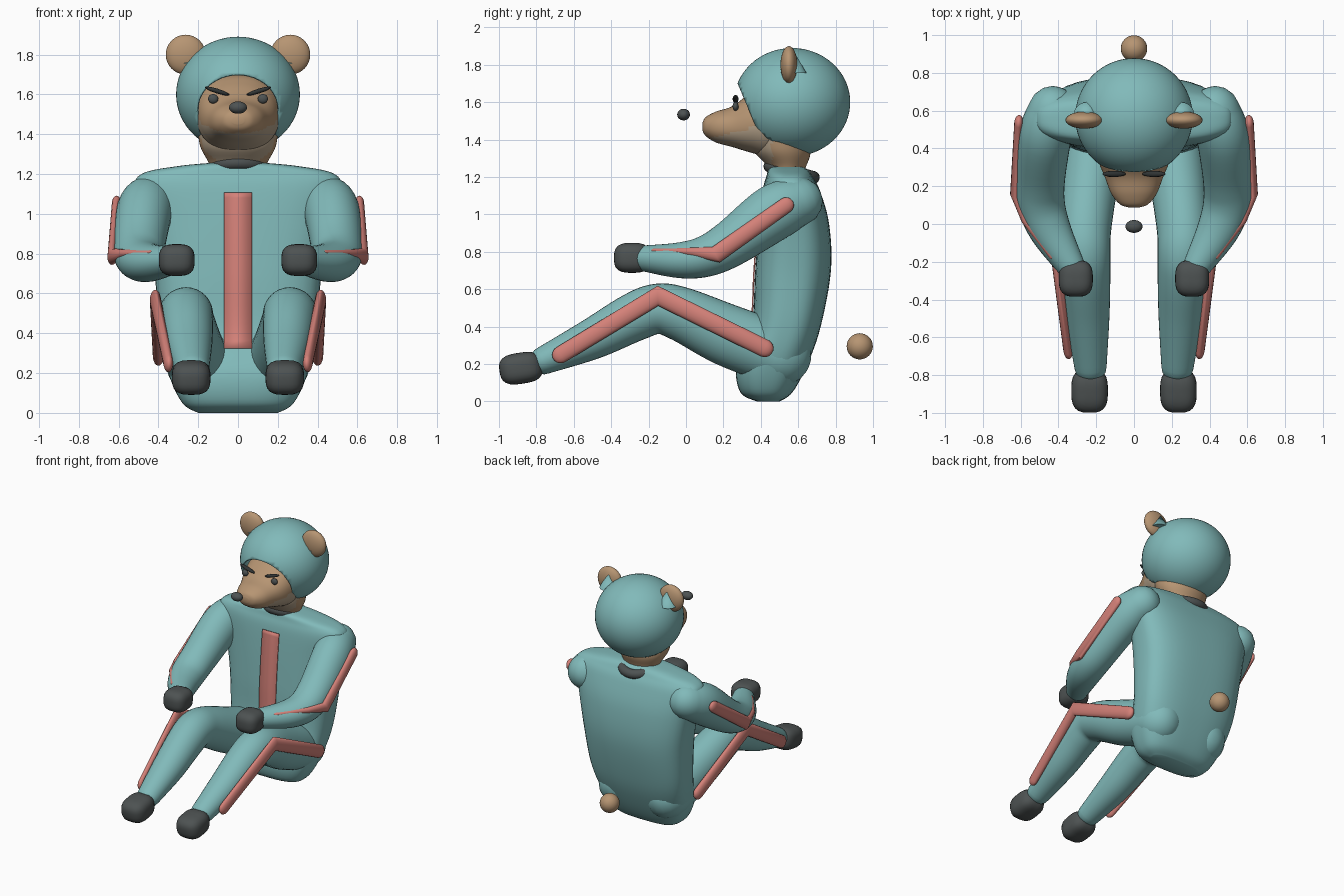
import bpy, bmesh, math
from mathutils import Vector, Matrix

cube = bpy.data.objects.get("Cube")
if cube:
    bpy.data.objects.remove(cube, do_unlink=True)


def material(name, r, g, b):
    m = bpy.data.materials.new(name)
    m.use_nodes = True
    m.diffuse_color = (r, g, b, 1)
    m.node_tree.nodes["Principled BSDF"].inputs["Base Color"].default_value = (r, g, b, 1)
    return m


TEAL = material("teal_suit", .22, .49, .49)
PINK = material("coral_stripe", .66, .22, .19)
DARK = material("charcoal", .075, .085, .085)
BLACK = material("brow_black", .03, .035, .035)
TAN = material("tan_fur", .47, .30, .17)
BEIGE = material("beige_fur", .47, .37, .26)


def finish(name, bm, *mats):
    bmesh.ops.recalc_face_normals(bm, faces=bm.faces)
    mesh = bpy.data.meshes.new(name)
    bm.to_mesh(mesh)
    bm.free()
    for m in mats:
        mesh.materials.append(m)
    mesh.shade_smooth()
    mesh.set_sharp_from_angle(angle=math.radians(45))
    ob = bpy.data.objects.new(name, mesh)
    bpy.context.collection.objects.link(ob)
    return ob


def spline(keys, steps):
    """Smooth interpolation through rows of numbers."""
    keys = [Vector(k) for k in keys]
    out = []
    for i in range(len(keys) - 1):
        b, c = keys[i], keys[i + 1]
        a, d = keys[max(i - 1, 0)], keys[min(i + 2, len(keys) - 1)]
        for s in range(steps):
            t = s / steps
            out.append(b + (c - a) * (t / 2) + (a * 2 - b * 5 + c * 4 - d) * (t * t / 2)
                       + (b * 3 - a - c * 3 + d) * (t ** 3 / 2))
    return out + [keys[-1]]


def loft(keys, ref=(0, 0, 1), axis=None, power=2, steps=6, sides=32, caps=False):
    """Skin superelliptic rings; each key is x, y, z, half width, half height."""
    rows = spline(keys, steps)
    rings = []
    for i, row in enumerate(rows):
        p = Vector(row[:3])
        nxt, prv = rows[min(i + 1, len(rows) - 1)], rows[max(i - 1, 0)]
        t = Vector(axis) if axis else (Vector(nxt[:3]) - Vector(prv[:3])).normalized()
        ring = [(p, t, row[3], row[4])]
        if caps and i in (0, len(rows) - 1):
            way = -1 if i == 0 else 1
            ends = [(p + t * way * row[4] * math.cos(f), t, row[3] * math.sin(f), row[4] * math.sin(f))
                    for f in (.2, .5, .8, 1.2)]
            ring = ends + ring if i == 0 else ring + ends[::-1]
        rings += ring
    bm = bmesh.new()
    loops = []
    for p, t, a, b in rings:
        u = t.cross(Vector(ref)).normalized()
        v = u.cross(t)
        loop = []
        for k in range(sides):
            ang = math.tau * k / sides
            c, s = math.cos(ang), math.sin(ang)
            n = (abs(c) ** power + abs(s) ** power) ** (-1 / power)
            loop.append(bm.verts.new(p + u * (a * c * n) + v * (b * s * n)))
        loops.append(loop)
    for lo, hi in zip(loops, loops[1:]):
        for k in range(sides):
            j = (k + 1) % sides
            bm.faces.new((lo[k], lo[j], hi[j], hi[k]))
    bm.faces.new(loops[0])
    bm.faces.new(loops[-1])
    return bm


def blob(loc, radii, power=2, rot=None, seg=32):
    """Ellipsoid, squarer as power rises."""
    bm = bmesh.new()
    bmesh.ops.create_uvsphere(bm, u_segments=seg, v_segments=seg // 2, radius=1)
    for v in bm.verts:
        n = sum(abs(c) ** power for c in v.co) ** (-1 / power)
        v.co = Vector(c * n * r for c, r in zip(v.co, radii))
    bm.transform(Matrix.Translation(loc) @ (rot or Matrix()))
    return bm


# Torso: stacked horizontal sections (z, front y, back y, half width)
sections = [(0, .38, .50, .20), (.05, .29, .57, .28), (.2, .27, .65, .35), (.4, .35, .72, .39),
            (.7, .37, .775, .42), (.95, .39, .765, .465), (1.13, .41, .715, .52),
            (1.205, .43, .675, .475), (1.24, .44, .65, .30), (1.255, .46, .62, .15)]
finish("torso", loft([(0, (f + b) / 2, z, w, (b - f) / 2) for z, f, b, w in sections],
                     ref=(0, 1, 0), axis=(0, 0, 1), power=2.9, sides=48), TEAL)

# Chest stripe: thin plate following the torso front
bm = bmesh.new()
rows = [r for r in spline([(s[1], s[0], 0) for s in sections], 6) if .3 < r[1] < 1.12]
edge = [[bm.verts.new((x, r[0] - .006, r[1])) for x in (-.07, .07)] for r in rows]
for lo, hi in zip(edge, edge[1:]):
    bm.faces.new((lo[0], lo[1], hi[1], hi[0]))
plate = finish("chest_stripe", bm, PINK)
mod = plate.modifiers.new("thickness", "SOLIDIFY")
mod.thickness = .008
mod.offset = 0

# Limbs, stripes, hands, feet and ears, built for both sides
arm = [(.43, .60, 1.07, .13, .13), (.47, .47, 1.01, .14, .15), (.495, .24, .845, .13, .125),
       (.49, .10, .775, .125, .11), (.44, -.04, .755, .11, .095), (.335, -.22, .765, .075, .07)]
leg = [(.20, .50, .25, .16, .17), (.235, .22, .355, .15, .165), (.26, -.02, .465, .14, .145),
       (.26, -.15, .495, .135, .135), (.255, -.28, .45, .13, .13), (.245, -.5, .335, .115, .11),
       (.23, -.76, .22, .085, .075)]
arm_stripe = [(.61, .535, 1.05, .024, .042), (.632, .16, .785, .024, .046),
              (.575, .02, .80, .022, .022), (.43, -.17, .806, .02, .012)]
leg_stripe = [(.40, .42, .285, .028, .048), (.415, -.15, .565, .028, .054),
              (.35, -.67, .25, .024, .046)]
for side, s in (("left", 1), ("right", -1)):
    def flip(keys):
        return [(k[0] * s, *k[1:]) for k in keys]

    finish(side + "_arm", loft(flip(arm), caps=True), TEAL)
    finish(side + "_leg", loft(flip(leg), caps=True), TEAL)
    finish(side + "_arm_stripe", loft(flip(arm_stripe), steps=1, sides=16, caps=True), PINK)
    finish(side + "_leg_stripe", loft(flip(leg_stripe), steps=1, sides=16, caps=True), PINK)
    finish(side + "_hand", blob((s * .308, -.288, .768), (.09, .097, .08), 3), DARK)
    finish(side + "_foot", blob((s * .235, -.883, .178), (.097, .115, .083), 3,
                                Matrix.Rotation(.15, 4, "X")), DARK)
    finish(side + "_ear", blob((s * .263, .55, 1.8), (.1, .045, .1)), TAN)
    bm = bmesh.new()
    bmesh.ops.create_cone(bm, cap_ends=True, segments=24, radius1=.07, radius2=0, depth=.12,
                          matrix=Matrix.Translation((s * .25, .575, 1.815)))
    finish(side + "_ear_cover", bm, TEAL)
    finish(side + "_eye", blob((s * .125, .265, 1.578), (.026, .016, .024), seg=16), DARK)
    brow_turn = Matrix.Rotation(-s * .3, 4, "Y")
    finish(side + "_brow", blob((s * .105, .265, 1.617), (.065, .016, .012), 2, brow_turn, 16), BLACK)


# Hood: sphere trimmed by two planes to leave the face opening
bm = blob((0, .567, 1.6), (.311, .311, .29), seg=64)
for (y0, z0), (y1, z1) in (((.28, 1.69), (.39, 1.43)), ((.39, 1.43), (.62, 1.31))):
    bmesh.ops.bisect_plane(bm, geom=bm.verts[:] + bm.edges[:] + bm.faces[:], plane_co=(0, y0, z0),
                           plane_no=(0, z1 - z0, y0 - y1), clear_outer=True)
hood = finish("hood", bm, TEAL)
mod = hood.modifiers.new("thickness", "SOLIDIFY")
mod.thickness = .012
mod.offset = -1


def fur(bm):
    """Pale fur under the muzzle and on the throat."""
    for f in bm.faces:
        c = f.calc_center_median()
        f.material_index = int(c.z < 1.40 + .25 * (c.y - .1) and c.y < .46)
    return bm


# Face with muzzle (y, bottom z, top z, half width), then neck
muzzle = [(.088, 1.45, 1.49, .03), (.105, 1.42, 1.52, .075), (.16, 1.385, 1.55, .12),
          (.25, 1.36, 1.58, .155), (.35, 1.33, 1.655, .195), (.45, 1.31, 1.70, .21),
          (.62, 1.36, 1.68, .17)]
finish("face", fur(loft([(0, y, (b + t) / 2, w, (t - b) / 2) for y, b, t, w in muzzle],
                        axis=(0, 1, 0), power=2.2, sides=48)), TAN, BEIGE)
neck = [(0, .53, 1.18, .135, .09), (0, .54, 1.25, .145, .10), (0, .515, 1.34, .19, .15),
        (0, .49, 1.45, .205, .13)]
finish("neck", fur(loft(neck, ref=(0, 1, 0), axis=(0, 0, 1), sides=48)), TAN, BEIGE)

# Nose, tail and collar
finish("nose", blob((0, -.013, 1.534), (.045, .034, .031)), DARK)
finish("tail", blob((0, .929, .295), (.07, .07, .07)), TAN)
ring = [(.12 * math.cos(a), .12 * math.sin(a), 0, .034, .034)
        for a in (math.tau * i / 32 for i in range(33))]
bm = loft(ring, steps=1, sides=16)
bm.transform(Matrix.Translation((0, .565, 1.228)) @ Matrix.Rotation(-.25, 4, "X"))
finish("collar", bm, DARK)
